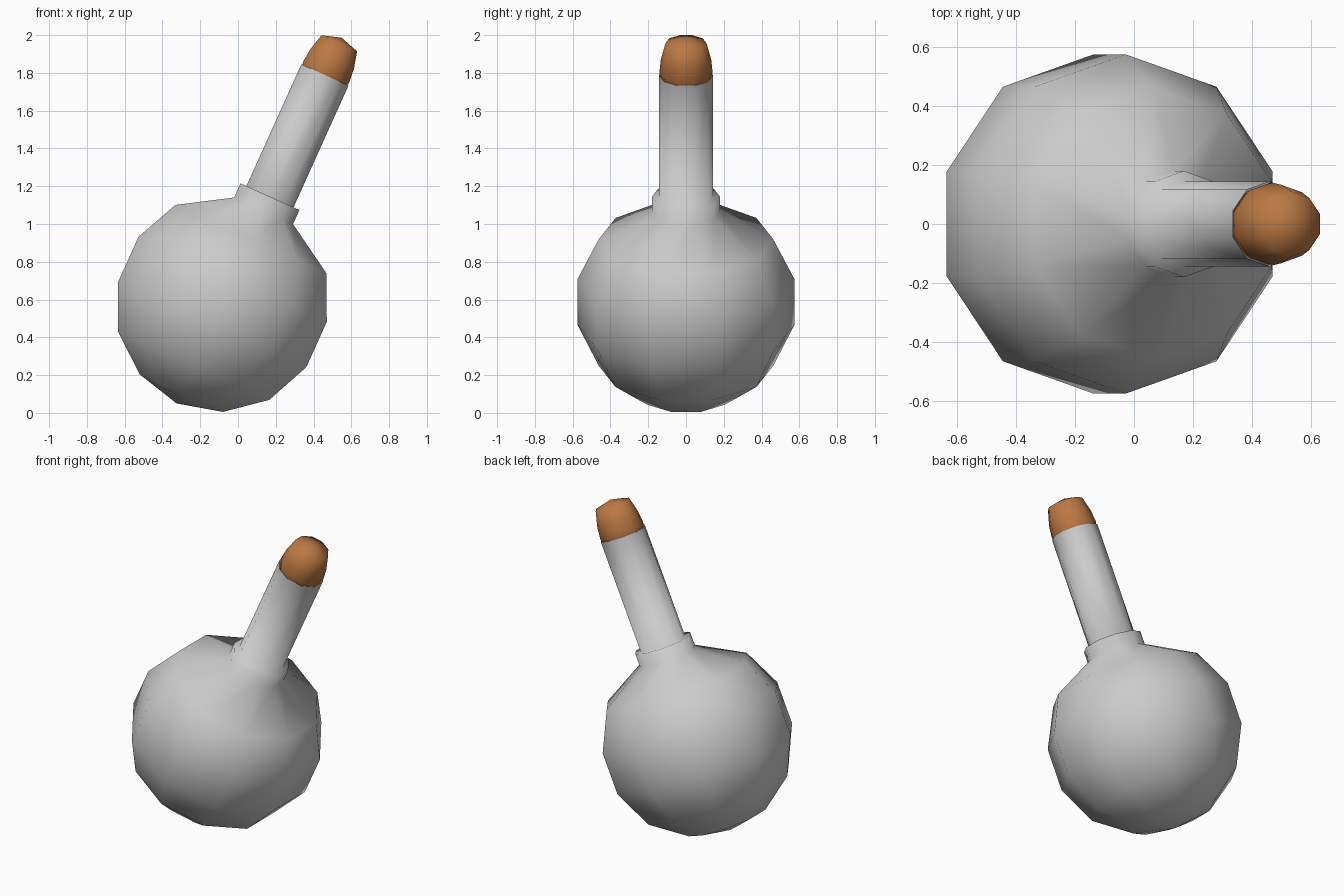
import bpy, bmesh, math
from mathutils import Matrix

if "Cube" in bpy.data.objects:
    bpy.data.objects.remove(bpy.data.objects["Cube"])

SIDES = 10
TILT = math.radians(24.3)
# everything is turned around one leaning axis that starts at the bottom pole
AXIS = Matrix.Translation((-0.325, 0, 0.05)) @ Matrix.Rotation(TILT, 4, 'Y')


def lathe(name, profile, color=None):
    """Turn (radius, height) points around the leaning axis; radius 0 makes a pole."""
    bm = bmesh.new()
    rings = []
    for r, h in profile:
        if r == 0:
            rings.append([bm.verts.new((0, 0, h))] * SIDES)
        else:
            angs = [math.pi / 2 + 2 * math.pi * i / SIDES for i in range(SIDES)]
            rings.append([bm.verts.new((r * math.cos(a), r * math.sin(a), h)) for a in angs])
    for lo, hi in zip(rings, rings[1:]):
        for i in range(SIDES):
            j = (i + 1) % SIDES
            quad = list(dict.fromkeys((lo[i], lo[j], hi[j], hi[i])))
            bm.faces.new(quad).smooth = True
    bm.transform(AXIS)
    bmesh.ops.recalc_face_normals(bm, faces=bm.faces)
    me = bpy.data.meshes.new(name)
    bm.to_mesh(me)
    bm.free()
    ob = bpy.data.objects.new(name, me)
    bpy.context.collection.objects.link(ob)
    if color:
        mat = bpy.data.materials.new(name + "_brown")
        mat.diffuse_color = color
        mat.use_nodes = True
        mat.node_tree.nodes["Principled BSDF"].inputs["Base Color"].default_value = mat.diffuse_color
        me.materials.append(mat)
    return ob


# round flask: bulb, collar and neck in one profile
lathe("flask", [
    (0, 0), (0.254, 0.06), (0.462, 0.219), (0.575, 0.458),
    (0.575, 0.721), (0.461, 0.955),          # bulb
    (0.180, 1.119), (0.180, 1.201),          # collar
    (0.144, 1.201), (0.144, 1.908),          # neck
])

# stopper in the mouth
lathe("stopper", [
    (0, 1.86), (0.125, 1.86), (0.141, 1.925), (0.133, 2.0),
    (0.109, 2.092), (0, 2.124),
], (0.5, 0.19, 0.056, 1))
